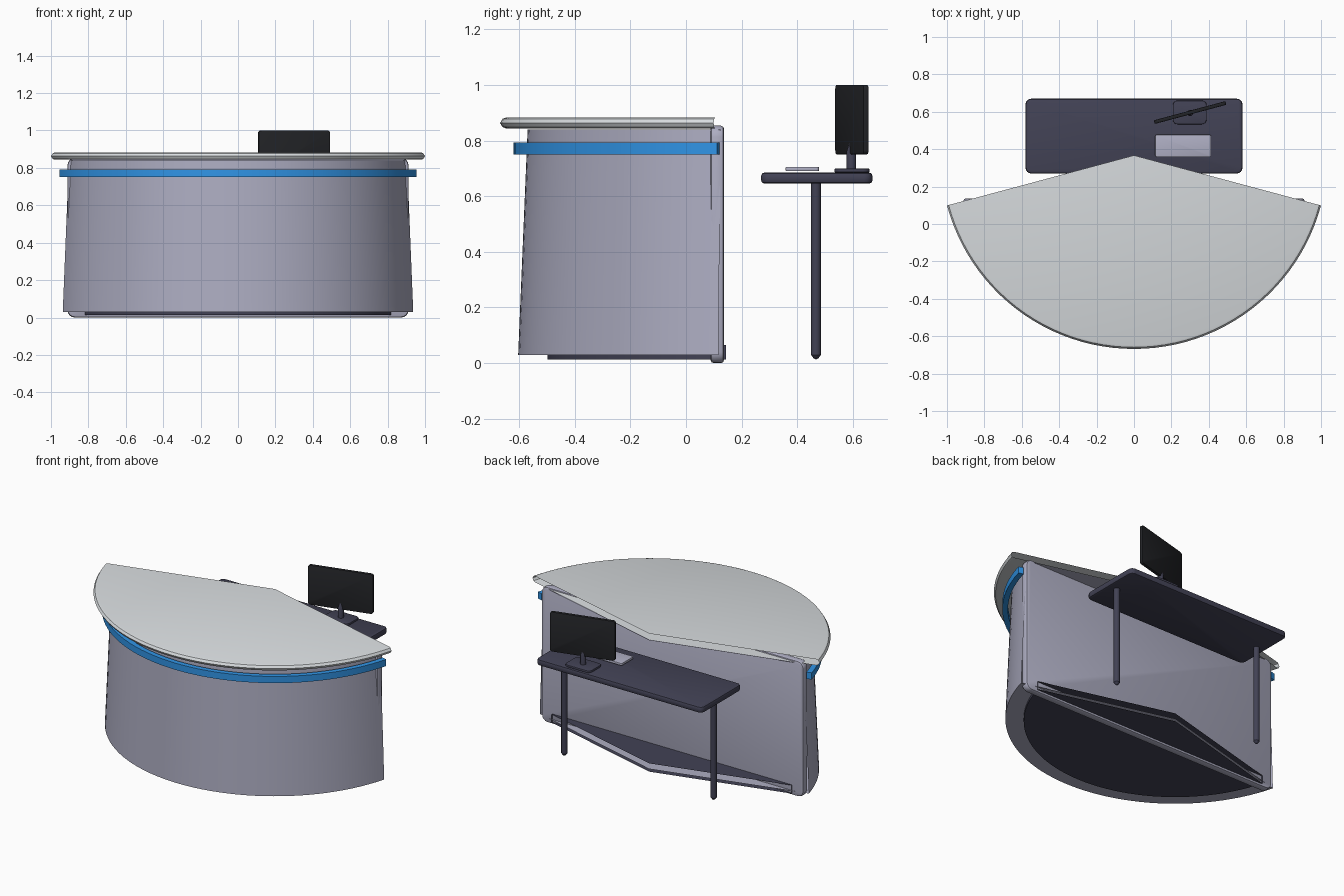
import bpy, bmesh
from math import radians, cos, sin
from mathutils import Vector, Matrix

cube = bpy.data.objects.get("Cube")
if cube:
    bpy.data.objects.remove(cube, do_unlink=True)

AXIS_Y = 0.367            # centre of the fan-shaped counter
SWEEP = radians(150)


def material(name, rgb):
    m = bpy.data.materials.new(name)
    m.use_nodes = True
    m.diffuse_color = (*rgb, 1)
    m.node_tree.nodes["Principled BSDF"].inputs["Base Color"].default_value = (*rgb, 1)
    return m


LILAC = material("lilac_grey", (0.42, 0.42, 0.54))
PALE = material("pale_grey", (0.7, 0.73, 0.75))
BLUE = material("blue", (0.03, 0.3, 0.8))
NAVY = material("dark_slate", (0.054, 0.054, 0.09))
BLACK = material("black", (0.016, 0.017, 0.02))


def finish(name, bm, mat):
    bmesh.ops.recalc_face_normals(bm, faces=bm.faces)
    mesh = bpy.data.meshes.new(name)
    bm.to_mesh(mesh)
    bm.free()
    ob = bpy.data.objects.new(name, mesh)
    bpy.context.collection.objects.link(ob)
    mesh.materials.append(mat)
    bpy.ops.object.select_all(action='DESELECT')
    ob.select_set(True)
    bpy.context.view_layer.objects.active = ob
    bpy.ops.object.shade_smooth_by_angle(angle=radians(35))
    return ob


def fan(name, profile, mat, closed=False):
    """Sweep a (radius, z) profile around the fan centre, leaving the straight sides open."""
    bm = bmesh.new()
    a = radians(195)
    verts = [bm.verts.new((r * cos(a), AXIS_Y + r * sin(a), z)) for r, z in profile]
    edges = [bm.edges.new(pair) for pair in zip(verts, verts[1:])]
    if closed:
        edges.append(bm.edges.new((verts[-1], verts[0])))
        bm.faces.new(verts)
    bmesh.ops.spin(bm, geom=verts + edges, cent=(0, AXIS_Y, 0), axis=(0, 0, 1),
                   angle=SWEEP, steps=48)
    bmesh.ops.remove_doubles(bm, verts=bm.verts, dist=1e-5)
    if closed:
        bmesh.ops.holes_fill(bm, edges=[e for e in bm.edges if e.is_boundary])
    return finish(name, bm, mat)


def slab(name, low, high, axis, corner, edge, mat, turn=0):
    """Box with its corners rounded about one axis and its rims bevelled."""
    low, high = Vector(low), Vector(high)
    bm = bmesh.new()
    bmesh.ops.create_cube(bm, size=1)
    bmesh.ops.scale(bm, vec=high - low, verts=bm.verts)

    def along(e):
        return abs((e.verts[0].co - e.verts[1].co).normalized()[axis]) > 0.9

    bmesh.ops.bevel(bm, geom=[e for e in bm.edges if along(e)], offset=corner,
                    segments=4, profile=0.5, affect='EDGES')
    if edge:
        rims = [e for e in bm.edges if e.calc_face_angle(0) > radians(60)]
        bmesh.ops.bevel(bm, geom=rims, offset=edge, segments=2, profile=0.5, affect='EDGES')
    bmesh.ops.rotate(bm, verts=bm.verts, matrix=Matrix.Rotation(turn, 3, 'Z'))
    bmesh.ops.translate(bm, verts=bm.verts, vec=(low + high) / 2)
    return finish(name, bm, mat)


def rod(name, x, y, rings, mat):
    """Round upright rod built from (radius, z) rings."""
    bm = bmesh.new()
    verts = [bm.verts.new((x + r, y, z)) for r, z in rings]
    edges = [bm.edges.new(pair) for pair in zip(verts, verts[1:])]
    bmesh.ops.spin(bm, geom=verts + edges, cent=(x, y, 0), axis=(0, 0, 1),
                   angle=radians(360), steps=12)
    bmesh.ops.remove_doubles(bm, verts=bm.verts, dist=1e-5)
    return finish(name, bm, mat)


# Counter: worktop, tapered front, trim band, recessed plinth and back panel
fan("counter_top", [(0, 0.882), (1.015, 0.882), (1.026, 0.878), (1.035, 0.863),
                    (1.026, 0.848), (1.015, 0.844), (0, 0.844)], PALE)
fan("counter_front", [(0, 0.03), (0.97, 0.03), (0.936, 0.84), (0, 0.84)], LILAC)
fan("trim_band", [(0.955, 0.75), (0.987, 0.75), (0.987, 0.792), (0.955, 0.792)], BLUE, closed=True)
fan("plinth", [(0, 0.013), (0.865, 0.013), (0.865, 0.065), (0, 0.065)], NAVY)
slab("back_panel", (-0.912, 0.088, 0), (0.912, 0.137, 0.853), 1, 0.04, 0.012, LILAC)

# Desk behind the counter
slab("desk_top", (-0.58, 0.27, 0.645), (0.58, 0.67, 0.685), 2, 0.03, 0.012, NAVY)
for side, x in (("left", 0.52), ("right", -0.52)):
    rod(side + "_desk_leg", x, 0.467,
        [(0, 0.65), (0.018, 0.65), (0.018, 0.03), (0.009, 0.018), (0, 0.013)], NAVY)

# Keyboard and monitor
slab("keyboard", (0.113, 0.358, 0.69), (0.412, 0.478, 0.705), 2, 0.01, 0.003, LILAC)
slab("monitor_base", (0.208, 0.533, 0.685), (0.388, 0.66, 0.699), 2, 0.025, 0.004, NAVY)
rod("monitor_neck", 0.3, 0.594, [(0, 0.69), (0.017, 0.69), (0.017, 0.76), (0.008, 0.79), (0, 0.79)], NAVY)
slab("monitor_screen", (0.102, 0.586, 0.75), (0.498, 0.606, 1.0), 1, 0.015, 0.004, BLACK,
     turn=radians(15))
